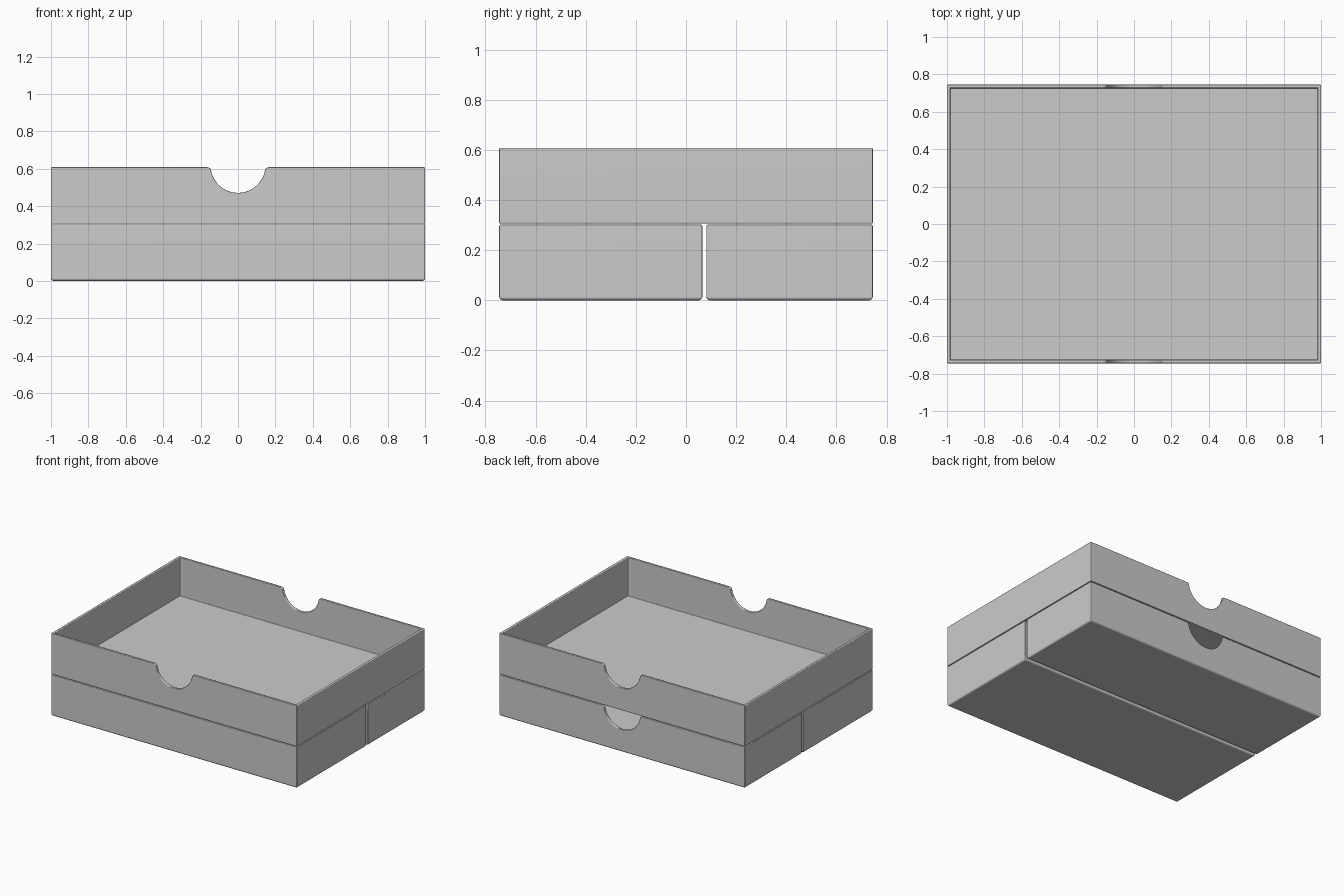
import bpy, bmesh, math

cube = bpy.data.objects.get("Cube")
if cube:
    bpy.data.objects.remove(cube, do_unlink=True)

WALL, FLOOR, HEIGHT = 0.018, 0.018, 0.302
DEPTH = 0.745

grey = bpy.data.materials.new("plain grey")
grey.use_nodes = True
colour = (0.6, 0.6, 0.6, 1)
grey.diffuse_color = colour
grey.node_tree.nodes["Principled BSDF"].inputs["Base Color"].default_value = colour


def add_object(name, bm):
    bmesh.ops.recalc_face_normals(bm, faces=bm.faces)
    mesh = bpy.data.meshes.new(name)
    bm.to_mesh(mesh)
    bm.free()
    ob = bpy.data.objects.new(name, mesh)
    bpy.context.collection.objects.link(ob)
    return ob


def box(name, x, y0, y1, z0, z1, round_base=0):
    bm = bmesh.new()
    bmesh.ops.create_cube(bm, size=1)
    for v in bm.verts:
        v.co.x *= 2 * x
        v.co.y = y0 if v.co.y < 0 else y1
        v.co.z = z0 if v.co.z < 0 else z1
    if round_base:
        edges = [e for e in bm.edges if all(v.co.z == z0 for v in e.verts)]
        bmesh.ops.bevel(bm, geom=edges, offset=round_base, segments=3,
                        profile=0.5, affect='EDGES')
    return add_object(name, bm)


def finger_notch(y, top):
    """Rounded scoop with softened lips, extruded through one wall."""
    r, lip, cz = 0.147, 0.02, top + 0.01
    # Lip circle sits below the rim and touches the scoop circle
    drop = cz - (top - lip)
    lx = math.sqrt((r + lip) ** 2 - drop ** 2)
    a = math.atan2(drop, lx)
    half = []
    for i in range(7):
        t = math.pi / 2 + (math.pi / 2 - a) * i / 6
        half.append((lx + lip * math.cos(t), top - lip + lip * math.sin(t)))
    for i in range(1, 13):
        t = -a - (math.pi / 2 - a) * i / 12
        half.append((r * math.cos(t), cz + r * math.sin(t)))
    outline = [(lx, top + 0.05)] + half
    outline += [(-x, z) for x, z in reversed(outline[:-1])]
    bm = bmesh.new()
    face = bm.faces.new([bm.verts.new((x, y - 0.04, z)) for x, z in outline])
    ext = bmesh.ops.extrude_face_region(bm, geom=[face])["geom"]
    verts = [g for g in ext if isinstance(g, bmesh.types.BMVert)]
    bmesh.ops.translate(bm, verts=verts, vec=(0, 0.08, 0))
    return add_object("notch_cutter", bm)


def tray(name, y0, y1, z0, notches):
    top = z0 + HEIGHT
    ob = box(name, 1, y0, y1, z0, top, round_base=0.014)
    cutters = [box("cavity_cutter", 1 - WALL, y0 + WALL, y1 - WALL,
                   z0 + FLOOR, top + 0.1)]
    cutters += [finger_notch(y, top) for y in notches]
    bpy.ops.object.select_all(action='DESELECT')
    bpy.context.view_layer.objects.active = ob
    ob.select_set(True)
    for cutter in cutters:
        mod = ob.modifiers.new("cut", 'BOOLEAN')
        mod.operation, mod.solver, mod.object = 'DIFFERENCE', 'EXACT', cutter
        bpy.ops.object.modifier_apply(modifier=mod.name)
        bpy.data.objects.remove(cutter, do_unlink=True)
    # Soften rims, corners and the inside of the floor
    bev = ob.modifiers.new("soft_edges", 'BEVEL')
    bev.width, bev.segments = 0.005, 2
    bev.limit_method, bev.angle_limit = 'ANGLE', math.radians(40)
    bev.use_clamp_overlap = False
    bpy.ops.object.modifier_apply(modifier=bev.name)
    ob.data.materials.clear()
    ob.data.materials.append(grey)
    bpy.ops.object.shade_smooth_by_angle(angle=math.radians(50))
    wn = ob.modifiers.new("even_shading", 'WEIGHTED_NORMAL')
    wn.keep_sharp = True


# One wide tray stacked on two shallower ones
tray("upper_tray", -DEPTH, DEPTH, 0.306, (-DEPTH, DEPTH))
tray("lower_front_tray", -DEPTH, 0.065, 0, ())
tray("lower_rear_tray", 0.081, DEPTH, 0, (DEPTH,))
